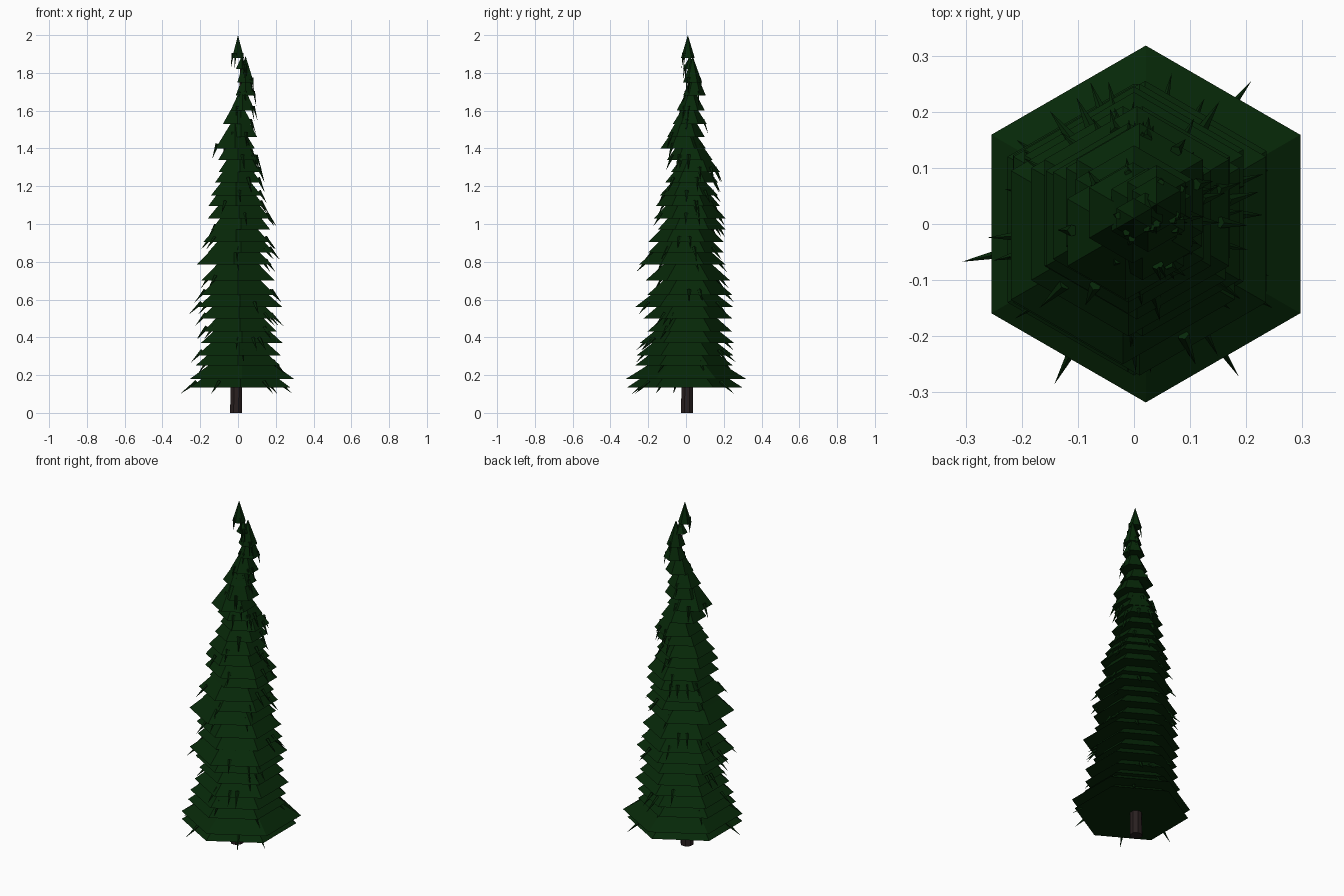
import bpy, bmesh, math, random
from mathutils import Vector

if "Cube" in bpy.data.objects:
    bpy.data.objects.remove(bpy.data.objects["Cube"])

random.seed(4)

def material(name, rgb):
    m = bpy.data.materials.new(name)
    m.diffuse_color = (*rgb, 1)
    m.use_nodes = True
    m.node_tree.nodes["Principled BSDF"].inputs["Base Color"].default_value = m.diffuse_color
    return m

GREEN = material("dark needle green", (0.002, 0.021, 0.0025))
BROWN = material("dark bark brown", (0.022, 0.014, 0.014))

def cone(bm, base, tip, r, sides, start=math.pi / 2, r_top=0):
    """Closed cone or frustum from base point to tip point."""
    base, tip = Vector(base), Vector(tip)
    rot = (tip - base).to_track_quat('Z', 'Y')
    if abs((tip - base).normalized().z) > 0.95:
        rot.identity()
    ring = lambda c, rad: [bm.verts.new(c + rot @ Vector((
        rad * math.cos(start + k * math.tau / sides),
        rad * math.sin(start + k * math.tau / sides), 0))) for k in range(sides)]
    low = ring(base, r)
    bm.faces.new(low[::-1])
    if r_top:
        top = ring(tip, r_top)
        bm.faces.new(top)
        for k in range(sides):
            j = (k + 1) % sides
            bm.faces.new((low[k], low[j], top[j], top[k]))
    else:
        apex = bm.verts.new(tip)
        for k in range(sides):
            bm.faces.new((low[k], low[(k + 1) % sides], apex))

def finish(bm, name, mat):
    me = bpy.data.meshes.new(name)
    bm.to_mesh(me)
    bm.free()
    me.materials.append(mat)
    bpy.context.collection.objects.link(bpy.data.objects.new(name, me))

# trunk
bm = bmesh.new()
cone(bm, (-0.01, 0.005, 0), (0.015, 0.03, 1.86), 0.035, 8, math.pi / 8, 0.004)
finish(bm, "trunk", BROWN)

# tiers: rim height, centre x, centre y, radius
tiers = [
    (0.135, 0.012, -0.007, 0.305), (0.18, 0.021, 0.0, 0.318),
    (0.25, 0.0, -0.01, 0.26), (0.305, 0.005, -0.005, 0.255),
    (0.37, 0.02, 0.005, 0.25), (0.43, 0.01, 0.02, 0.225),
    (0.50, 0.005, 0.01, 0.235), (0.56, 0.01, -0.01, 0.26),
    (0.625, 0.0, 0.02, 0.225), (0.70, 0.0, 0.01, 0.225),
    (0.785, -0.02, -0.02, 0.23), (0.85, 0.015, 0.0, 0.2),
    (0.905, -0.01, 0.0, 0.2), (0.97, 0.015, 0.03, 0.18),
    (1.03, 0.005, 0.02, 0.19), (1.095, -0.01, 0.01, 0.17),
    (1.15, -0.01, 0.015, 0.155), (1.22, 0.0, 0.03, 0.14),
    (1.275, 0.01, 0.05, 0.13), (1.34, 0.0, 0.02, 0.12),
    (1.40, -0.015, -0.015, 0.12), (1.46, 0.015, 0.0, 0.1),
    (1.53, -0.002, 0.02, 0.09), (1.60, 0.025, 0.025, 0.075),
    (1.68, 0.04, 0.045, 0.06), (1.75, 0.04, 0.035, 0.05),
    (1.82, 0.02, 0.02, 0.036), (1.88, 0.0, 0.01, 0.036),
]
bm = bmesh.new()
for z, x, y, r in tiers:
    h = 0.2 if z < 1.1 else 0.17 if z < 1.5 else 0.14
    top = 2.0 if z > 1.85 else min(z + h, 1.89)
    cone(bm, (x, y, z), (x, y, top), r, 6)
finish(bm, "needle_tiers", GREEN)

# small drooping twigs around the rims
bm = bmesh.new()
def twig(x, y, z, r, ang, reach):
    d = Vector((math.cos(ang), math.sin(ang), 0))
    base = Vector((x, y, z + 0.025)) + d * r * 0.78
    tip = base + d * reach + Vector((0, 0, -0.065 - (0.015 if r < 0.15 else 0)))
    cone(bm, base, tip, 0.011 if r > 0.1 else 0.007, 5)

for ang in (192, 52, 242, 303, 330):
    twig(0.01, 0.0, 0.14, 0.30, math.radians(ang), 0.09)
for z, x, y, r in tiers[2:]:
    for _ in range(4 if r > 0.1 else 3):
        twig(x, y, z, r, random.uniform(0, math.tau), r * random.uniform(0.22, 0.33))
finish(bm, "drooping_twigs", GREEN)
